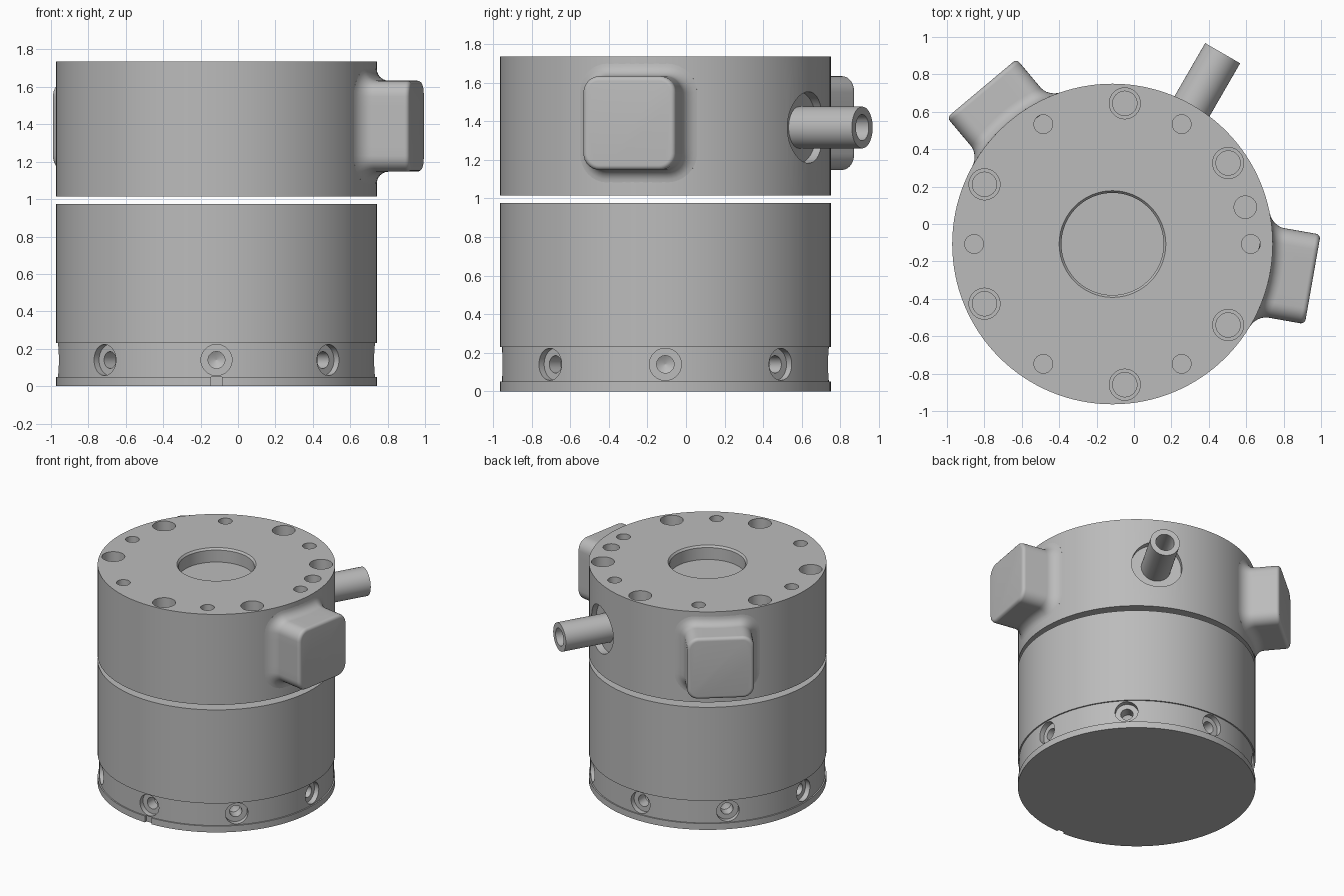
import bpy, bmesh, math
from mathutils import Matrix, Vector

if "Cube" in bpy.data.objects:
    bpy.data.objects.remove(bpy.data.objects["Cube"], do_unlink=True)

CX, CY, R = -0.115, -0.107, 0.857
TOP, SPLIT_HI, SPLIT_LO = 1.735, 1.015, 0.975

grey = bpy.data.materials.new("machined grey")
grey.use_nodes = True
grey.diffuse_color = (0.5, 0.5, 0.5, 1)
grey.node_tree.nodes["Principled BSDF"].inputs["Base Color"].default_value = (0.5, 0.5, 0.5, 1)


def upright(x=0.0, y=0.0):
    return Matrix.Translation((CX + x, CY + y, 0))


def radial(angle, z):
    """Frame whose local z points outward from the cylinder axis."""
    return (Matrix.Translation((CX, CY, z)) @ Matrix.Rotation(math.radians(angle), 4, 'Z')
            @ Matrix.Rotation(math.pi / 2, 4, 'Y'))


def polar(angle, r):
    return r * math.cos(math.radians(angle)), r * math.sin(math.radians(angle))


def skin(bm, rings):
    """Bridge successive closed loops of points and cap both ends."""
    loops = [[bm.verts.new(p) for p in ring] for ring in rings]
    n = len(loops[0])
    for a, b in zip(loops, loops[1:]):
        for i in range(n):
            j = (i + 1) % n
            bm.faces.new((a[i], a[j], b[j], b[i]))
    bm.faces.new(loops[0][::-1])
    bm.faces.new(loops[-1])


def lathe(bm, profile, frame, n=40):
    circle = [(math.cos(math.tau * i / n), math.sin(math.tau * i / n)) for i in range(n)]
    skin(bm, [[frame @ Vector((r * c, r * s, h)) for c, s in circle] for r, h in profile])


def to_object(bm, name):
    bmesh.ops.recalc_face_normals(bm, faces=bm.faces)
    mesh = bpy.data.meshes.new(name)
    bm.to_mesh(mesh)
    bm.free()
    mesh.materials.append(grey)
    obj = bpy.data.objects.new(name, mesh)
    bpy.context.collection.objects.link(obj)
    return obj


def activate(obj):
    bpy.ops.object.select_all(action='DESELECT')
    obj.select_set(True)
    bpy.context.view_layer.objects.active = obj


def smooth(obj):
    activate(obj)
    bpy.ops.object.shade_smooth_by_angle(angle=math.radians(30))


def cut(obj, cutter):
    cutter.hide_render = True
    mod = obj.modifiers.new("holes", 'BOOLEAN')
    mod.operation, mod.solver, mod.object = 'DIFFERENCE', 'EXACT', cutter
    activate(obj)
    bpy.ops.object.modifier_apply(modifier=mod.name)
    bpy.data.objects.remove(cutter, do_unlink=True)


# Lower body with a shallow band above the foot rim
bm = bmesh.new()
band = R - 0.01
lathe(bm, [(R, 0), (R, 0.05), (band, 0.05), (band, 0.23), (R, 0.23), (R, SPLIT_LO)], upright(), 128)
lower_body = to_object(bm, "lower_body")

# Eight counterbored screw holes and the front rim notch
bm = bmesh.new()
for k in range(8):
    lathe(bm, [(0.083, 0.95), (0.083, 0.805), (0.045, 0.805), (0.045, 0.72), (0.001, 0.695)],
          radial(45 * k, 0.14))
bmesh.ops.create_cube(bm, size=1, matrix=Matrix.Translation((CX, CY - R, 0))
                      @ Matrix.Diagonal((0.06, 0.04, 0.1, 1)))
cut(lower_body, to_object(bm, "lower_cutter"))
smooth(lower_body)

# Upper body with a chamfered central recess
bm = bmesh.new()
lathe(bm, [(R, SPLIT_HI), (R, TOP), (0.285, TOP), (0.273, TOP - 0.015), (0.273, TOP - 0.11)],
      upright(), 128)
upper_body = to_object(bm, "upper_body")

# Holes in the top face, and the round pocket for the pipe
bm = bmesh.new()
for a in (35, 85, 155, -35, -85, -155):
    lathe(bm, [(0.083, TOP + 0.1), (0.083, TOP - 0.1), (0.065, TOP - 0.1), (0.065, TOP - 0.2)],
          upright(*polar(a, 0.755)))
for a in range(0, 360, 60):
    lathe(bm, [(0.05, TOP + 0.1), (0.05, TOP - 0.12)], upright(*polar(a, 0.74)))
lathe(bm, [(0.06, TOP + 0.1), (0.06, TOP - 0.12)], upright(*polar(15.5, 0.737)))
lathe(bm, [(0.185, 1.0), (0.185, 0.8)], radial(60, 1.367), 48)
cut(upper_body, to_object(bm, "upper_cutter"))
smooth(upper_body)

# Hollow pipe
bm = bmesh.new()
lathe(bm, [(0.108, 0.78), (0.108, 1.178), (0.067, 1.178), (0.067, 0.82)], radial(60, 1.367), 48)
smooth(to_object(bm, "pipe"))


def rounded_square(offset, half=0.243, corner=0.085, steps=8):
    """Rounded square outline, grown or shrunk by an offset."""
    pts, core = [], half - corner
    for q, (sx, sy) in enumerate(((1, 1), (-1, 1), (-1, -1), (1, -1))):
        for i in range(steps + 1):
            a = math.pi / 2 * (q + i / steps)
            pts.append((sx * core + (corner + offset) * math.cos(a),
                        sy * core + (corner + offset) * math.sin(a)))
        nx, ny = ((-1, 0), (0, -1), (1, 0), (0, 1))[q]
        # points along the straight side so it can follow the curved wall
        x0, y0 = pts[-1]
        pts += [(x0 + nx * 2 * core * t / 6, y0 + ny * 2 * core * t / 6) for t in range(1, 6)]
    return pts


def boss(name, angle, reach=1.087, fillet=0.065, edge=0.025, steps=6):
    frame = radial(angle, 1.39)

    def on_wall(offset, height):
        return [frame @ Vector((u, v, math.sqrt(R * R - v * v) + height))
                for u, v in rounded_square(offset)]

    rings = [on_wall(fillet, -0.05)]
    # concave blend out of the wall
    for i in range(steps + 1):
        a = math.pi / 2 * i / steps
        rings.append(on_wall(fillet * (1 - math.sin(a)), fillet * (1 - math.cos(a))))
    # rounded outer edge
    for i in range(steps + 1):
        a = math.pi / 2 * i / steps
        rings.append([frame @ Vector((u, v, reach - edge * (1 - math.sin(a))))
                      for u, v in rounded_square(-edge * (1 - math.cos(a)))])
    bm = bmesh.new()
    skin(bm, rings)
    smooth(to_object(bm, name))


# Two blended square bosses on the upper wall
boss("left_boss", -10)
boss("back_right_boss", 130)
